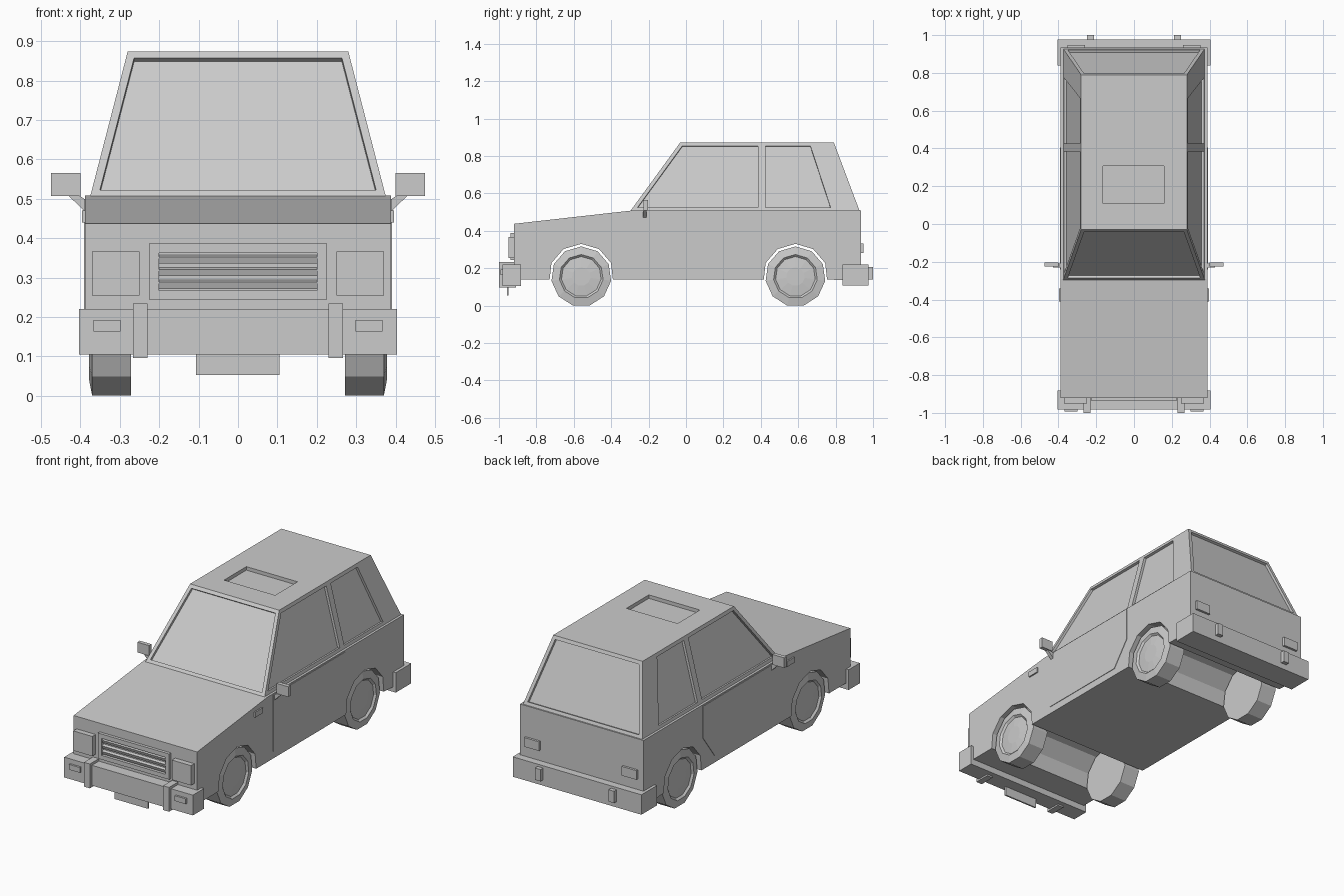
import bpy, bmesh
from math import pi, sin, cos
from mathutils import Matrix

if "Cube" in bpy.data.objects:
    bpy.data.objects.remove(bpy.data.objects["Cube"])

def finish(name, bm):
    bmesh.ops.recalc_face_normals(bm, faces=bm.faces)
    me = bpy.data.meshes.new(name)
    bm.to_mesh(me)
    bm.free()
    ob = bpy.data.objects.new(name, me)
    bpy.context.collection.objects.link(ob)
    return ob

def box(name, x, y, z, tilt=0):
    bm = bmesh.new()
    bmesh.ops.create_cube(bm, size=1)
    size = [abs(b - a) for a, b in (x, y, z)]
    mid = [(a + b) / 2 for a, b in (x, y, z)]
    bm.transform(Matrix.Translation(mid) @ Matrix.Rotation(tilt, 4, 'X') @ Matrix.Diagonal((*size, 1)))
    return finish(name, bm)

def prism(name, pts, lo, hi, axis):
    """Extrude a (y,z) profile along X, or an (x,z) profile along Y."""
    bm = bmesh.new()
    put = (lambda a, b, d: (d, a, b)) if axis == 'X' else (lambda a, b, d: (a, d, b))
    rings = [[bm.verts.new(put(a, b, d)) for a, b in pts] for d in (lo, hi)]
    for r in rings:
        bm.faces.new(r)
    for i in range(len(pts)):
        j = (i + 1) % len(pts)
        bm.faces.new((rings[0][i], rings[0][j], rings[1][j], rings[1][i]))
    return finish(name, bm)

SIDES, AXLE_Z, FRONT_Y, REAR_Y = 11, 0.155, -0.56, 0.585

def circle(r, cy):
    return [(cy + r * cos(pi / 2 + 2 * pi * i / SIDES), AXLE_Z + r * sin(pi / 2 + 2 * pi * i / SIDES))
            for i in range(SIDES)]

def arch(cy, r=0.175, z0=0.14):
    """Wheel opening from front to back, ending on the sill line."""
    top = sorted(p for p in circle(r, cy) if p[1] > z0)
    return [(cy - r * 0.965, z0)] + top + [(cy + r * 0.965, z0)]

# Lower body with both wheel channels in its profile
body = [(-0.92, 0.14)] + arch(FRONT_Y) + arch(REAR_Y) + [
    (0.935, 0.13), (0.935, 0.508), (-0.29, 0.508), (-0.92, 0.437)]
prism("lower_body", body, -0.388, 0.388, 'X')

# Cabin: tapered, with side panels split so each window can be inset
base_y, top_y = (-0.297, 0.405, 0.80, 0.928), (-0.03, 0.405, 0.68, 0.79)
bm = bmesh.new()
lo, hi = {}, {}
for s in (-1, 1):
    lo[s] = [bm.verts.new((s * 0.375, y, 0.506)) for y in base_y]
    hi[s] = [bm.verts.new((s * 0.28, y, 0.873)) for y in top_y]
windows = []
for s in (-1, 1):
    for i in range(3):
        f = bm.faces.new((lo[s][i], lo[s][i + 1], hi[s][i + 1], hi[s][i]))
        if i < 2:
            windows.append(f)
for i in (0, 3):
    windows.append(bm.faces.new((lo[-1][i], lo[1][i], hi[1][i], hi[-1][i])))
for level in (lo, hi):
    bm.faces.new(level[-1] + level[1][::-1])
bmesh.ops.recalc_face_normals(bm, faces=bm.faces)
bmesh.ops.inset_individual(bm, faces=windows, thickness=0.02, use_even_offset=True)
pushed = bmesh.ops.inset_individual(bm, faces=windows, thickness=0.0005, depth=-0.014)
cabin = finish("cabin", bm)

# Sunroof recess
cutter = box("sunroof_cutter", (-0.163, 0.158), (0.108, 0.308), (0.853, 0.92))
cutter.hide_render = True
mod = cabin.modifiers.new("sunroof", 'BOOLEAN')
mod.operation, mod.object, mod.solver = 'DIFFERENCE', cutter, 'EXACT'
bpy.context.view_layer.objects.active = cabin
bpy.ops.object.modifier_apply(modifier="sunroof")
bpy.data.objects.remove(cutter)

# Wheels: one lathe profile (x, radius) with a raised rim and domed hub
def wheel(name, s, cy):
    bm = bmesh.new()
    rings = [[bm.verts.new((s * x, y, z)) for y, z in circle(r, cy)]
             for x, r in ((0.272, 0.161), (0.37, 0.161), (0.378, 0.118), (0.368, 0.107), (0.374, 0.05))]
    for a, b in zip(rings, rings[1:]):
        for i in range(SIDES):
            j = (i + 1) % SIDES
            bm.faces.new((a[i], a[j], b[j], b[i]))
    bm.faces.new(rings[0])
    bm.faces.new(rings[-1])
    finish(name, bm)

# Bumpers
box("front_bumper", (-0.404, 0.404), (-0.982, -0.882), (0.105, 0.22))
box("rear_bumper", (-0.404, 0.404), (0.838, 0.977), (0.107, 0.22))

# Grille frame, backing and slats
gy = (-0.937, -0.915)
box("grille_top", (-0.224, 0.224), gy, (0.363, 0.388))
box("grille_bottom", (-0.224, 0.224), gy, (0.243, 0.267))
for i in range(3):
    z = 0.283 + 0.032 * i
    box("grille_slat", (-0.201, 0.201), (-0.932, -0.915), (z - 0.009, z + 0.009), 0.35)

# Number plate panel
box("front_plate", (-0.107, 0.105), (-0.957, -0.948), (0.053, 0.112))

# Everything that comes in left and right pairs
door = [(-0.24, 0.5), (-0.24, 0.18), (0.30, 0.18), (0.405, 0.32), (0.405, 0.5)]
arm = [(0.383, 0.462), (0.43, 0.508), (0.402, 0.508), (0.383, 0.495)]
for s, side in ((-1, "right"), (1, "left")):
    def pair(name, x, y, z):
        box(f"{side}_{name}", (s * x[0], s * x[1]), y, z)
    wheel(f"{side}_front_wheel", s, FRONT_Y)
    wheel(f"{side}_rear_wheel", s, REAR_Y)
    pair("grille_end", (0.2, 0.224), gy, (0.267, 0.363))
    pair("headlight", (0.25, 0.37), (-0.95, -0.915), (0.254, 0.366))
    pair("fog_light", (0.298, 0.367), (-0.993, -0.975), (0.163, 0.193))
    pair("front_overrider", (0.23, 0.267), (-1.0, -0.91), (0.096, 0.234))
    pair("rear_overrider", (0.213, 0.248), (0.96, 1.0), (0.14, 0.207))
    pair("tail_light", (0.26, 0.352), (0.92, 0.948), (0.28, 0.332))
    pair("side_marker", (0.38, 0.396), (-0.41, -0.342), (0.44, 0.47))
    pair("mirror", (0.40, 0.474), (-0.226, -0.204), (0.507, 0.565))
    prism(f"{side}_mirror_arm", [(s * x, z) for x, z in arm], -0.23, -0.21, 'Y')
    prism(f"{side}_door", door, s * 0.38, s * 0.391, 'X')
